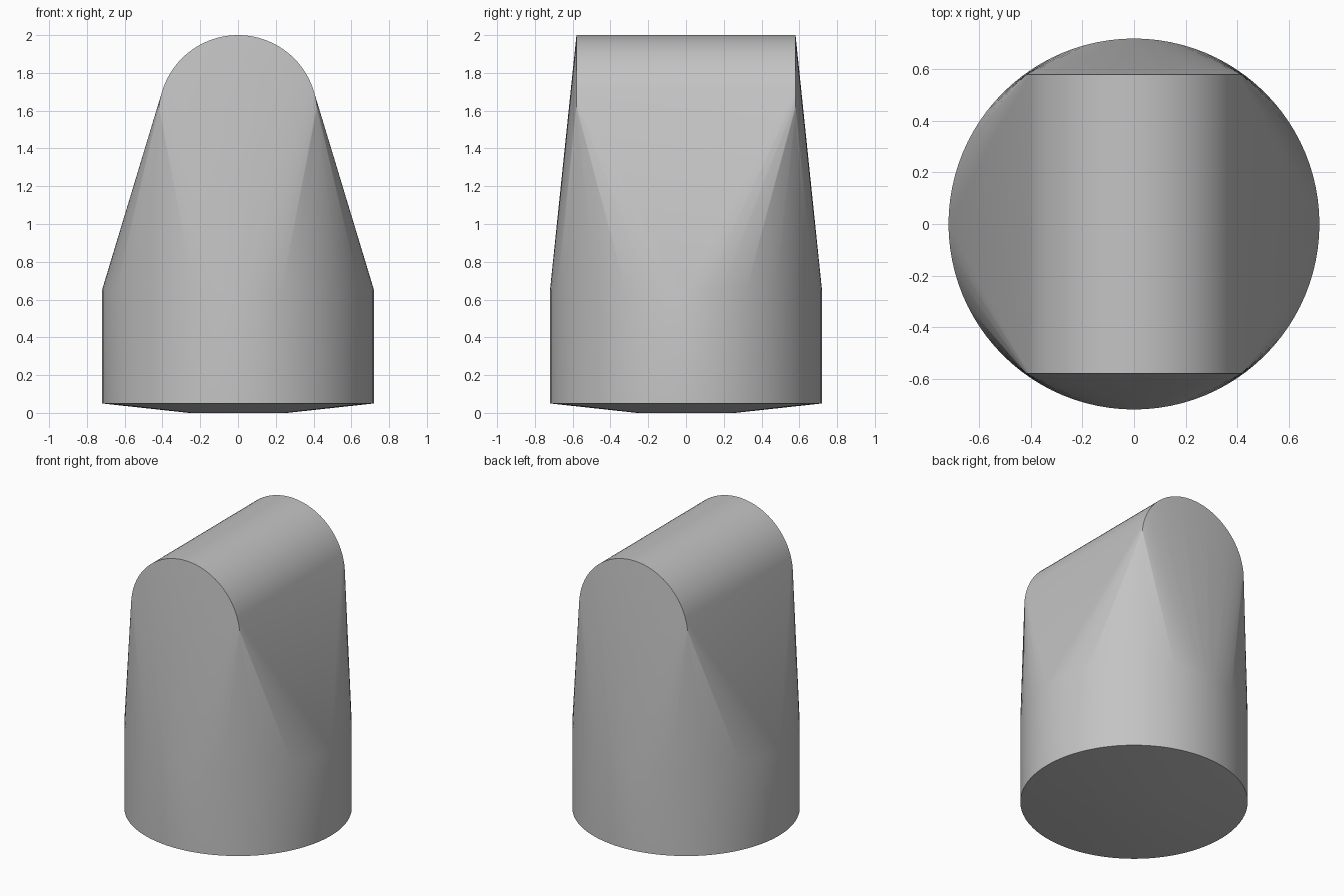
import bpy, bmesh, math

cube = bpy.data.objects.get("Cube")
if cube:
    bpy.data.objects.remove(cube)

RADIUS = 0.72        # round base
ARCH = 0.42          # rounded ridge
HALF_LENGTH = 0.58   # ridge half length along y
SEGMENTS = 96

grey = bpy.data.materials.new("plain grey")
grey.use_nodes = True
colour = (0.55, 0.55, 0.55, 1)
grey.diffuse_color = colour
grey.node_tree.nodes["Principled BSDF"].inputs["Base Color"].default_value = colour

bm = bmesh.new()


def ring(radius, place):
    """Add a circle of vertices, with place mapping its two coordinates to 3D."""
    for i in range(SEGMENTS):
        a = 2 * math.pi * i / SEGMENTS
        bm.verts.new(place(radius * math.cos(a), radius * math.sin(a)))


# Round base: shallow underside, straight wall
for radius, z in ((0.26, 0), (RADIUS, 0.05), (RADIUS, 0.65)):
    ring(radius, lambda u, v: (u, v, z))

# Rounded ridge ends
for y in (-HALF_LENGTH, HALF_LENGTH):
    ring(ARCH, lambda u, v: (u, y, 2 - ARCH + v))

# Skin stretched from the round base to the ridge
hull = bmesh.ops.convex_hull(bm, input=bm.verts[:])
inside = {v for v in hull["geom_interior"] + hull["geom_unused"]
          if isinstance(v, bmesh.types.BMVert)}
bmesh.ops.delete(bm, geom=list(inside), context="VERTS")
bmesh.ops.dissolve_limit(bm, angle_limit=math.radians(0.05),
                         verts=bm.verts[:], edges=bm.edges[:])
bmesh.ops.recalc_face_normals(bm, faces=bm.faces[:])

mesh = bpy.data.meshes.new("tapered_body")
bm.to_mesh(mesh)
bm.free()
mesh.materials.append(grey)
body = bpy.data.objects.new("tapered_body", mesh)
bpy.context.collection.objects.link(body)

bpy.ops.object.select_all(action="DESELECT")
body.select_set(True)
bpy.context.view_layer.objects.active = body
bpy.ops.object.shade_smooth_by_angle(angle=math.radians(30))
